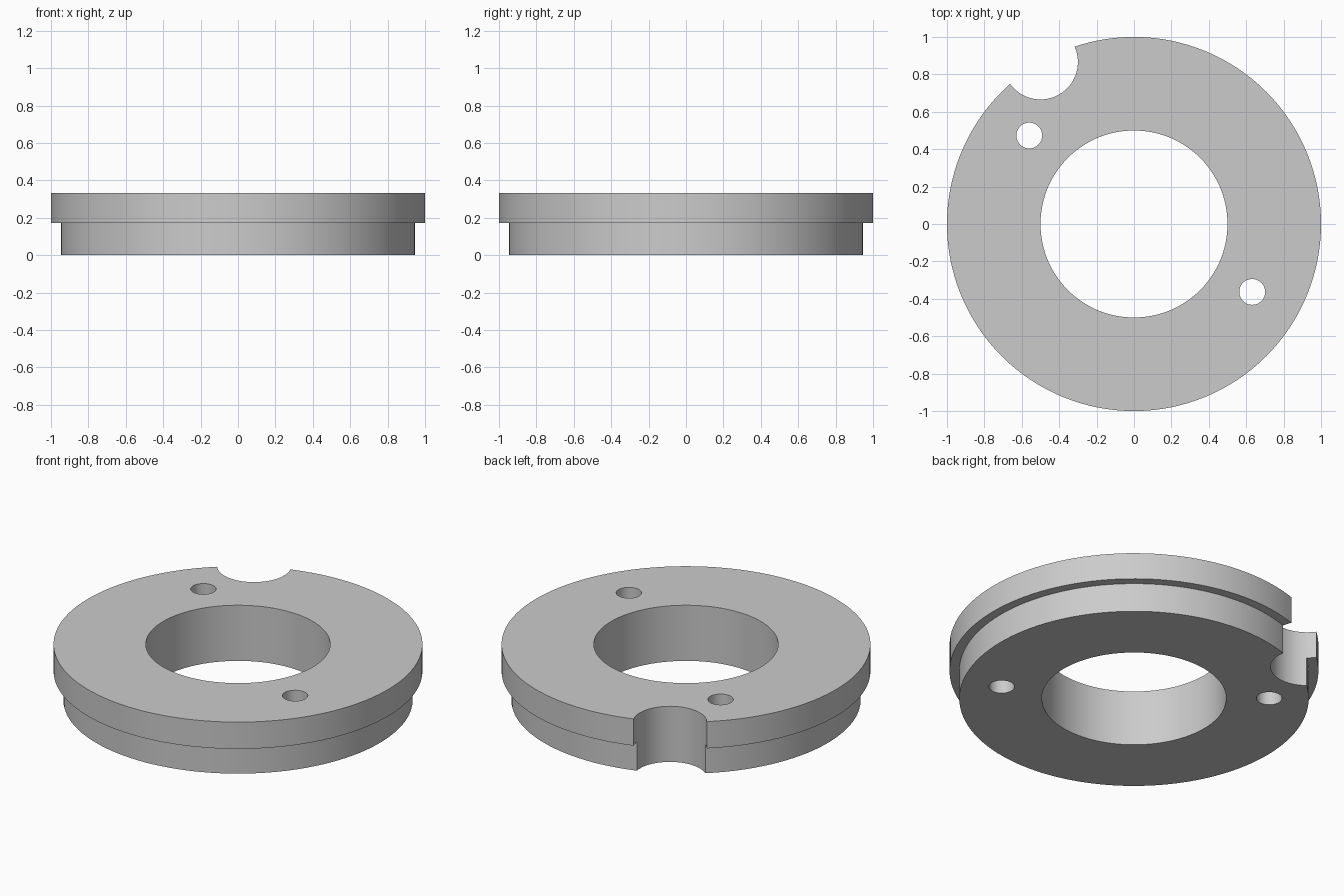
import bpy
import math

cube = bpy.data.objects.get("Cube")
if cube:
    bpy.data.objects.remove(cube, do_unlink=True)

HEIGHT = 0.333
STEP_Z = 0.173
SEGMENTS = 128

grey = bpy.data.materials.new("plain grey")
colour = (0.6, 0.6, 0.6, 1)
grey.use_nodes = True
grey.diffuse_color = colour
grey.node_tree.nodes["Principled BSDF"].inputs["Base Color"].default_value = colour


def lathe(name, profile, segments):
    """Closed ring swept around z from a radius/height outline."""
    n = len(profile)
    verts, faces = [], []
    for i in range(segments):
        a = 2 * math.pi * i / segments
        verts += [(r * math.cos(a), r * math.sin(a), z) for r, z in profile]
        j = (i + 1) % segments
        for k in range(n):
            m = (k + 1) % n
            faces.append((i * n + k, j * n + k, j * n + m, i * n + m))
    mesh = bpy.data.meshes.new(name)
    mesh.from_pydata(verts, [], faces)
    mesh.materials.append(grey)
    obj = bpy.data.objects.new(name, mesh)
    bpy.context.collection.objects.link(obj)
    return obj


def drill(target, x, y, radius, segments):
    """Cut a vertical round hole through the target."""
    bpy.ops.mesh.primitive_cylinder_add(vertices=segments, radius=radius, depth=1,
                                        location=(x, y, HEIGHT / 2))
    cutter = bpy.context.object
    cutter.name = "hole_cutter"
    cutter.hide_render = True
    cutter.data.materials.append(grey)
    mod = target.modifiers.new("hole", 'BOOLEAN')
    mod.operation = 'DIFFERENCE'
    mod.solver = 'EXACT'
    mod.object = cutter
    bpy.context.view_layer.objects.active = target
    bpy.ops.object.modifier_apply(modifier=mod.name)
    bpy.data.objects.remove(cutter, do_unlink=True)


# Stepped ring: narrow lower body, wider upper flange, central bore
ring = lathe("stepped_ring", [(0.5, 0), (0.947, 0), (0.947, STEP_Z),
                              (1, STEP_Z), (1, HEIGHT), (0.5, HEIGHT)], SEGMENTS)

# Rim notch centred on the outer edge
notch_angle = math.radians(120)
drill(ring, math.cos(notch_angle), math.sin(notch_angle), 0.2, 64)

# Two small through holes
for x, y in ((-0.56, 0.473), (0.632, -0.363)):
    drill(ring, x, y, 0.069, 48)

# Smooth curved walls, crisp edges
bpy.ops.object.select_all(action='DESELECT')
ring.select_set(True)
bpy.context.view_layer.objects.active = ring
bpy.ops.object.shade_smooth_by_angle(angle=math.radians(30))
